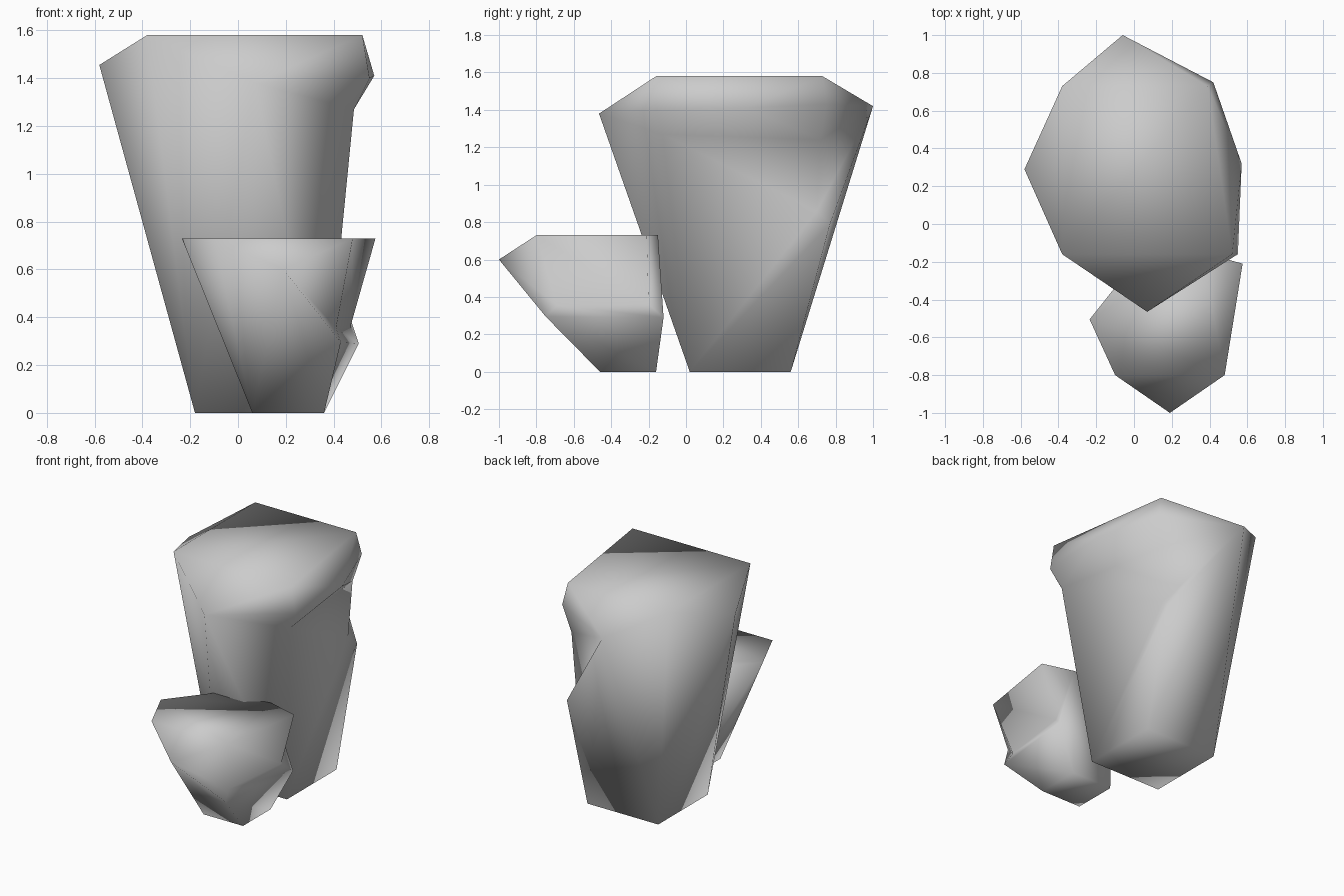
import bpy, bmesh

if "Cube" in bpy.data.objects:
    bpy.data.objects.remove(bpy.data.objects["Cube"])

stone = bpy.data.materials.new("grey stone")
stone.diffuse_color = (0.6, 0.6, 0.6, 1)
stone.use_nodes = True
stone.node_tree.nodes["Principled BSDF"].inputs["Base Color"].default_value = stone.diffuse_color


def rock(name, points, faces, fans):
    """Chiselled stone: named corner points, plain faces, and facets fanned around an apex."""
    mesh = bpy.data.meshes.new(name)
    bm = bmesh.new()
    v = {k: bm.verts.new(p) for k, p in points.items()}
    for f in faces:
        bm.faces.new([v[k] for k in f.split()])
    for apex, ring in fans.items():
        ring = ring.split()
        for a, b in zip(ring, ring[1:]):
            bm.faces.new((v[apex], v[a], v[b]))
    bmesh.ops.recalc_face_normals(bm, faces=bm.faces)
    for f in bm.faces:
        f.smooth = True
    bm.to_mesh(mesh)
    bm.free()
    mesh.materials.append(stone)
    obj = bpy.data.objects.new(name, mesh)
    bpy.context.collection.objects.link(obj)


# Tall rock: t* = top corners, b* = base corners, capitals = side peaks
rock("tall_rock", {
    "tfl": (-.38, -.16, 1.58), "tfr": (.52, -.16, 1.58),
    "tbr": (.39, .73, 1.58), "tbl": (-.38, .73, 1.58),
    "bfl": (-.18, .02, 0), "bfr": (.36, .02, 0),
    "bbr": (.36, .56, 0), "bbl": (-.18, .56, 0),
    "F": (.07, -.465, 1.38), "B": (-.06, 1.0, 1.42),
    "L": (-.58, .29, 1.455), "R": (.57, .32, 1.41),
    # overhanging lip on the right side
    "lip_f": (.55, -.16, 1.40), "under_f": (.485, -.125, 1.27),
    "lip_b": (.42, .75, 1.43), "under_b": (.37, .72, 1.24),
    # step on the back right edge
    "dent": (.35, .70, .86), "step": (.37, .77, .79),
}, [
    "tfl tfr tbr tbl", "bfl bbl bbr bfr",
    "under_f under_b dent bfr", "bfr dent step", "bfr step bbr",
], {
    "F": "tfr tfl bfl bfr under_f lip_f tfr",
    "L": "tfl tbl bbl bfl tfl",
    "B": "tbl tbr lip_b under_b dent step bbr bbl tbl",
    "R": "tbr tfr lip_f under_f under_b lip_b tbr",
})

# Short rock in front, with a ledge around its lower right
rock("short_rock", {
    "tfl": (-.10, -.80, .73), "tfr": (.48, -.80, .73),
    "tbr": (.575, -.21, .73), "tbl": (0, -.21, .73),
    "bfl": (.06, -.46, 0), "bfr": (.36, -.46, 0),
    "bbr": (.36, -.16, 0), "bbl": (.06, -.16, 0),
    "F": (.19, -1.0, .60), "B": (.36, -.15, .73), "L": (-.235, -.505, .73),
    "dent_f": (.41, -.69, .355), "step_f": (.43, -.75, .295),
    "dent_b": (.47, -.20, .36), "step_b": (.505, -.12, .29),
}, [
    "tfl tfr tbr B tbl L", "bfl bbl bbr bfr",
    "tfr tbr dent_b dent_f", "dent_f dent_b step_b step_f", "step_f step_b bbr bfr",
], {
    "F": "tfl tfr dent_f step_f bfr bfl tfl",
    "L": "tbl bbl bfl tfl",
    "B": "tbr dent_b step_b bbr bbl tbl",
})
